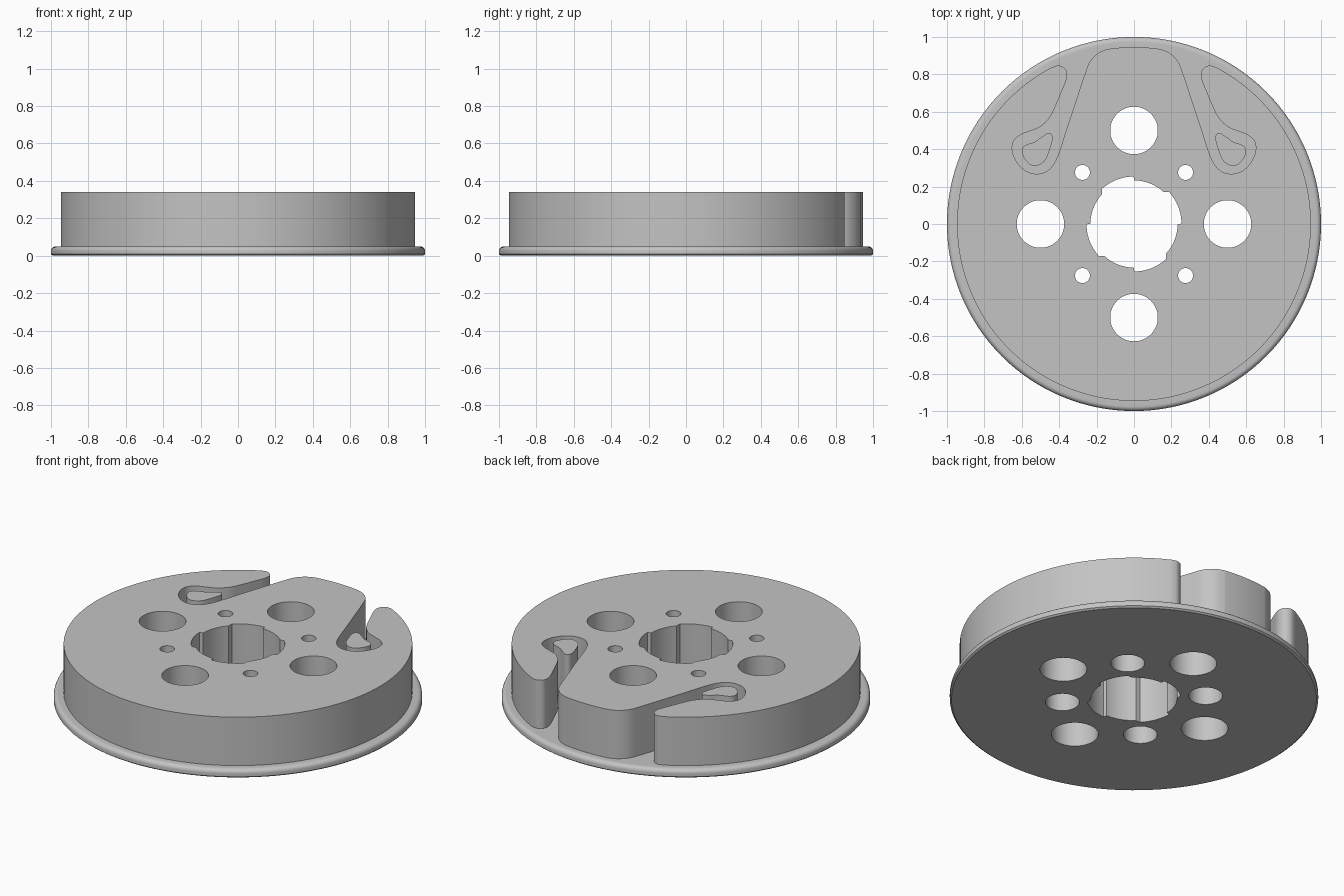
import bpy, bmesh, math
from mathutils import Vector

if "Cube" in bpy.data.objects:
    bpy.data.objects.remove(bpy.data.objects["Cube"], do_unlink=True)

TOP, RIM = 0.34, 0.05

grey = bpy.data.materials.new("plain_grey")
grey.use_nodes = True
colour = (0.55, 0.55, 0.55, 1)
grey.diffuse_color = colour
grey.node_tree.nodes["Principled BSDF"].inputs["Base Color"].default_value = colour


def smooth_path(points, steps=5):
    """Closed rounded outline through the points."""
    pts = [Vector(p) for p in points]
    n, out = len(pts), []
    for i in range(n):
        a, b, c, d = (pts[(i + k) % n] for k in (-1, 0, 1, 2))
        # Tangents scaled to the span keep uneven spacing from overshooting
        span = (c - b).length
        t1 = (c - a).normalized() * span
        t2 = (d - b).normalized() * span
        for s in range(steps):
            t = s / steps
            out.append(b * (2*t**3 - 3*t**2 + 1) + t1 * (t**3 - 2*t**2 + t)
                       + c * (3*t**2 - 2*t**3) + t2 * (t**3 - t**2))
    return out


def prism(bm, outline, z0, z1):
    low = [bm.verts.new((p[0], p[1], z0)) for p in outline]
    high = [bm.verts.new((p[0], p[1], z1)) for p in outline]
    n = len(low)
    faces = [bm.faces.new(low), bm.faces.new(high)]
    for i in range(n):
        j = (i + 1) % n
        faces.append(bm.faces.new((low[i], low[j], high[j], high[i])))
    bmesh.ops.recalc_face_normals(bm, faces=faces)


def lathe(bm, profile, centre=(0, 0), segments=128):
    """Closed solid of revolution from (radius, height) pairs."""
    rings = []
    for r, z in profile:
        rings.append([bm.verts.new((centre[0] + r * math.cos(math.tau * i / segments),
                                    centre[1] + r * math.sin(math.tau * i / segments), z))
                      for i in range(segments)])
    faces = [bm.faces.new(rings[0]), bm.faces.new(rings[-1])]
    for a, b in zip(rings, rings[1:]):
        for i in range(segments):
            j = (i + 1) % segments
            faces.append(bm.faces.new((a[i], a[j], b[j], b[i])))
    bmesh.ops.recalc_face_normals(bm, faces=faces)


def make(name, bm):
    mesh = bpy.data.meshes.new(name)
    bm.to_mesh(mesh)
    bm.free()
    mesh.materials.append(grey)
    obj = bpy.data.objects.new(name, mesh)
    bpy.context.collection.objects.link(obj)
    return obj


def shade(obj):
    bpy.ops.object.select_all(action='DESELECT')
    obj.select_set(True)
    bpy.context.view_layer.objects.active = obj
    bpy.ops.object.shade_smooth_by_angle(angle=math.radians(30))


# Drum with a thin round-edged flange at its foot
bm = bmesh.new()
edge = [(0.975 + 0.025 * math.cos(a), 0.025 + 0.025 * math.sin(a))
        for a in (math.pi / 2 * k / 6 for k in range(7))]
lathe(bm, [(0.99, 0), (1, 0.008)] + edge + [(0.946, RIM), (0.946, TOP)])
drum = make("flanged_drum", bm)

# All openings in one cutter
bm = bmesh.new()

# Wire slots: nose side, round the peg, then out past the wing tip
slot = [(0.14, 0.936), (0.19, 0.915), (0.235, 0.87), (0.26, 0.81), (0.31, 0.66),
        (0.36, 0.51), (0.40, 0.385), (0.43, 0.32), (0.47, 0.28), (0.525, 0.268),
        (0.58, 0.285), (0.625, 0.33), (0.65, 0.39), (0.645, 0.44), (0.61, 0.475),
        (0.56, 0.495), (0.50, 0.52), (0.45, 0.57), (0.42, 0.63), (0.39, 0.70),
        (0.36, 0.78), (0.362, 0.82), (0.38, 0.84), (0.41, 0.847), (0.45, 0.832)]
path = smooth_path(slot)[:-4]
path += [(0.485, 0.83), (0.42, 0.865), (0.33, 0.905), (0.22, 0.94), (0.12, 0.958)]
for side in (1, -1):
    prism(bm, [(side * p[0], p[1]) for p in path], RIM, TOP + 0.1)

# Large holes on the axes, counterbored screw holes on the diagonals
for k in range(4):
    a = math.pi / 2 * k
    lathe(bm, [(0.127, -0.1), (0.127, TOP + 0.1)],
          (0.5 * math.cos(a), 0.5 * math.sin(a)), 64)
    a += math.pi / 4
    lathe(bm, [(0.092, -0.1), (0.092, 0.2), (0.04, 0.2), (0.04, TOP + 0.1)],
          (0.39 * math.cos(a), 0.39 * math.sin(a)), 48)

# Centre bore with four stepped quarters
bore = []
for quarter in range(4):
    for r, start, end in ((0.254, 0, 43), (0.233, 47, 90)):
        for i in range(13):
            a = math.radians(90 * quarter + start + 0.5 + (end - start - 1) * i / 12)
            bore.append((r * math.cos(a), r * math.sin(a)))
prism(bm, bore, -0.1, TOP + 0.1)
cutter = make("opening_cutter", bm)
cutter.hide_render = True

cut = drum.modifiers.new("openings", 'BOOLEAN')
cut.operation = 'DIFFERENCE'
cut.solver = 'EXACT'
cut.object = cutter
bpy.ops.object.select_all(action='DESELECT')
drum.select_set(True)
bpy.context.view_layer.objects.active = drum
bpy.ops.object.modifier_apply(modifier=cut.name)
bpy.data.objects.remove(cutter, do_unlink=True)
shade(drum)

# Teardrop pegs standing in the slots
peg = [(0.435, 0.465), (0.45, 0.40), (0.48, 0.335), (0.53, 0.31), (0.57, 0.33),
       (0.60, 0.385), (0.585, 0.418), (0.53, 0.44), (0.48, 0.475), (0.452, 0.487)]
for side, name in ((1, "left_peg"), (-1, "right_peg")):
    bm = bmesh.new()
    prism(bm, [(side * p.x, p.y) for p in smooth_path(peg)], RIM - 0.01, TOP)
    shade(make(name, bm))
